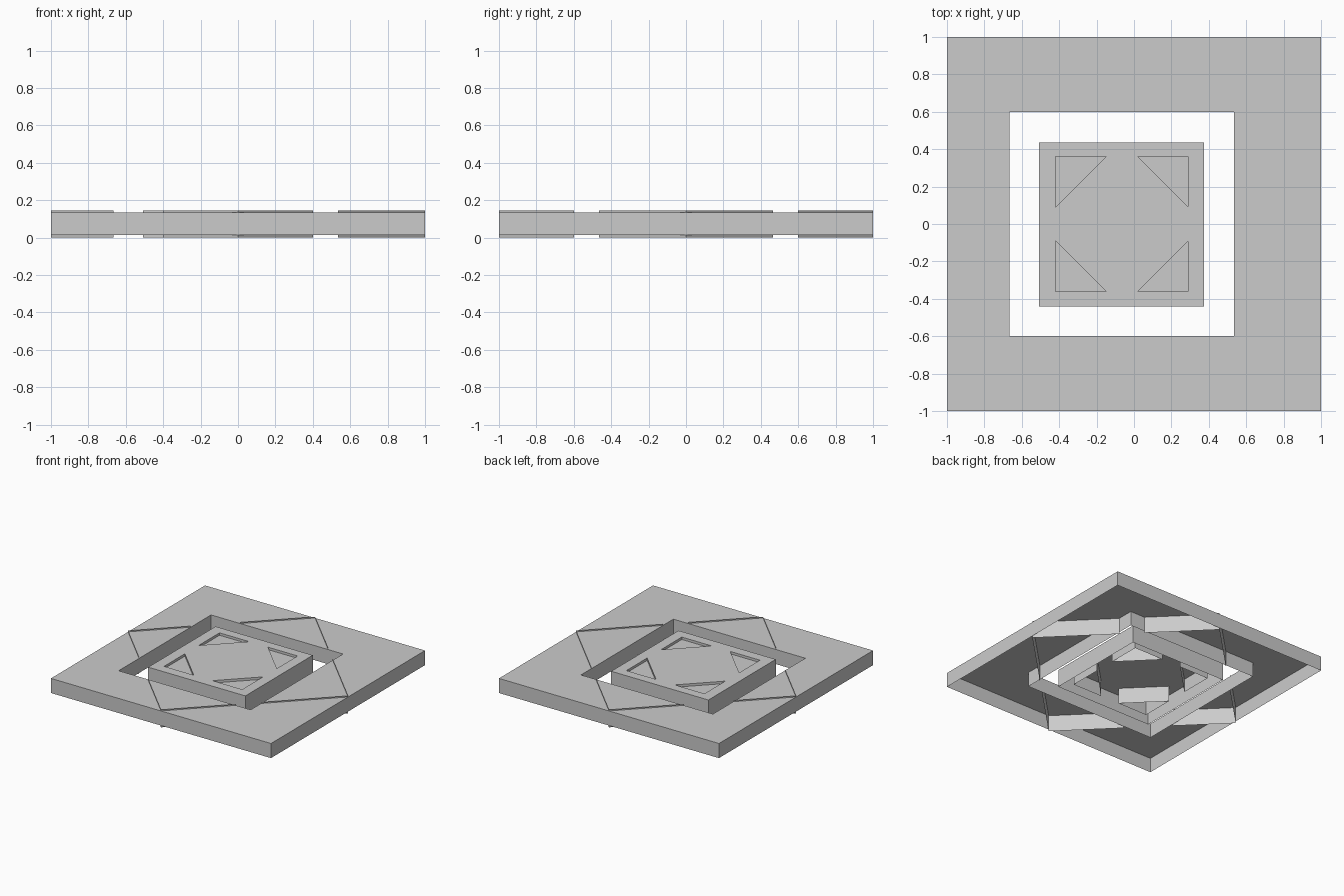
import bpy, bmesh

if "Cube" in bpy.data.objects:
    bpy.data.objects.remove(bpy.data.objects["Cube"])

Z0, Z1 = 0.0, 0.145        # full height of the raised parts
F0, F1 = 0.015, 0.135      # slightly thinner frame
OX0, OX1, OY = -0.665, 0.535, 0.6   # frame opening


def rect(x0, x1, y0, y1):
    return [(x0, y0), (x1, y0), (x1, y1), (x0, y1)]


def walls(bm, pts, z0, z1, closed=True):
    n = len(pts)
    for i in range(n if closed else n - 1):
        a, b = pts[i], pts[(i + 1) % n]
        bm.faces.new([bm.verts.new(p) for p in
                      ((*a, z0), (*b, z0), (*b, z1), (*a, z1))])


def sheet(bm, loops, z):
    # flat sheet with the inner loops cut out
    edges = []
    for pts in loops:
        vs = [bm.verts.new((*p, z)) for p in pts]
        edges += [bm.edges.new((vs[i - 1], vs[i])) for i in range(len(vs))]
    bmesh.ops.triangle_fill(bm, edges=edges, use_beauty=True, normal=(0, 0, 1))


def finish(bm, name):
    bmesh.ops.remove_doubles(bm, verts=bm.verts, dist=1e-5)
    bmesh.ops.dissolve_limit(bm, angle_limit=0.01, verts=bm.verts, edges=bm.edges)
    me = bpy.data.meshes.new(name)
    bm.to_mesh(me)
    bm.free()
    ob = bpy.data.objects.new(name, me)
    bpy.context.collection.objects.link(ob)


# outer frame: open underneath
outer = rect(-1, 1, -1, 1)
opening = rect(OX0, OX1, -OY, OY)
bm = bmesh.new()
sheet(bm, [outer, opening], F1)
walls(bm, outer, F0, F1)
walls(bm, opening[::-1], F0, F1)
finish(bm, "outer_frame")

# thin diagonal ribs of the diamond, stopping at the opening
bm = bmesh.new()
for s in (-1, 1):
    k = 1 - OY
    walls(bm, [(-k, s * OY), (0, s), (k, s * OY)][::-s], Z0, Z1, False)
for x, tip in ((OX0, -1), (OX1, 1)):
    k = 1 - abs(x)
    walls(bm, [(x, -k), (tip, 0), (x, k)][::tip], Z0, Z1, False)
finish(bm, "diamond_ribs")

# centre panel with four triangular recesses, open underneath
cx, hx, hy, leg = -0.065, 0.355, 0.36, 0.27
panel = rect(-0.508, 0.375, -0.44, 0.435)
tris = []
for sx in (-1, 1):
    for sy in (-1, 1):
        x, y = cx + sx * hx, sy * hy
        tris.append([(x, y), (x - sx * leg, y), (x, y - sy * leg)])
bm = bmesh.new()
sheet(bm, [panel] + tris, Z1)
walls(bm, panel, Z0, Z1)
finish(bm, "center_panel")

bm = bmesh.new()
for t in tris:
    walls(bm, t, F0, Z1)
    sheet(bm, [t], 0.125)
finish(bm, "triangle_recesses")
